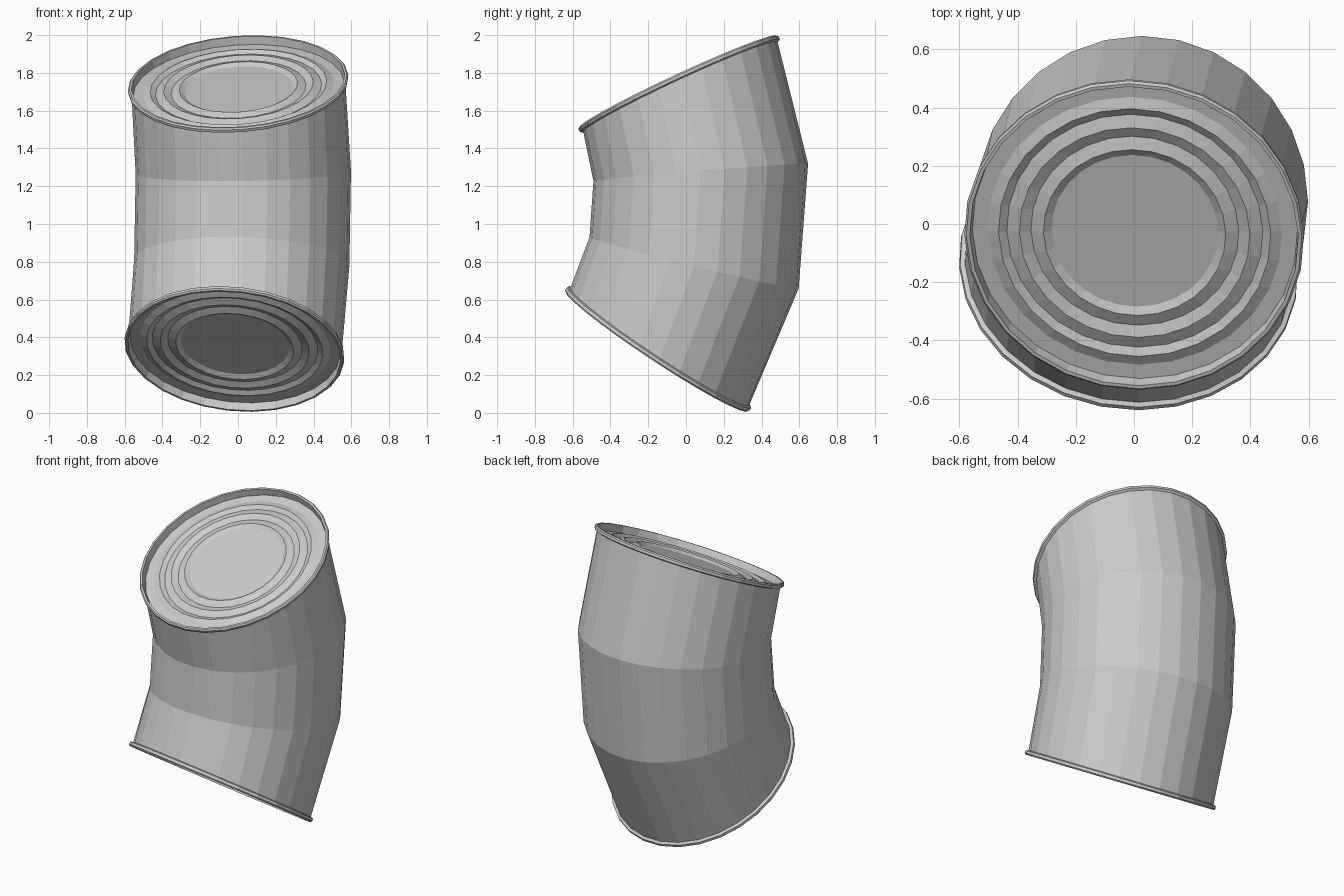
import bpy
import bmesh
from math import cos, sin, tau
from mathutils import Vector

SIDES = 28

cube = bpy.data.objects.get("Cube")
if cube:
    bpy.data.objects.remove(cube, do_unlink=True)

metal = bpy.data.materials.new("plain grey metal")
metal.use_nodes = True
grey = (0.6, 0.6, 0.6, 1)
metal.diffuse_color = grey
metal.node_tree.nodes["Principled BSDF"].inputs["Base Color"].default_value = grey

# Stations of the bent can: centre, and slope of the cross-section in x and y
BOTTOM = ((-0.02, -0.155, 0.327), (-0.11, -0.66))
LOW_BEND = ((0.02, 0.043, 0.795), (-0.03, -0.245))
HIGH_BEND = ((0.028, 0.078, 1.273), (0.015, 0.08))
TOP = ((0.0, -0.042, 1.753), (0.075, 0.465))


def ring(bm, station, radius, offset=0.0):
    """Circle of vertices on a tilted plane, moved along its axis."""
    centre, slope = station
    axis = Vector((-slope[0], -slope[1], 1)).normalized()
    across = Vector((0, 1, 0)).cross(axis).normalized()
    along = axis.cross(across)
    middle = Vector(centre) + axis * offset
    return [bm.verts.new(middle + radius * (across * cos(a) + along * sin(a)))
            for a in (tau * i / SIDES for i in range(SIDES))]


def loft(name, sections, cap=False):
    """Skin a list of (station, radius, offset) rings, capping the last."""
    bm = bmesh.new()
    rings = [ring(bm, *s) for s in sections]
    for a, b in zip(rings, rings[1:]):
        for i in range(SIDES):
            j = (i + 1) % SIDES
            bm.faces.new((a[i], a[j], b[j], b[i]))
    if cap:
        bm.faces.new(rings[-1])
    mesh = bpy.data.meshes.new(name)
    bm.to_mesh(mesh)
    bm.free()
    mesh.materials.append(metal)
    obj = bpy.data.objects.new(name, mesh)
    bpy.context.collection.objects.link(obj)
    return obj


# Bent wall
loft("can_wall", [(BOTTOM, 0.567, 0.03), (LOW_BEND, 0.57, 0),
                  (HIGH_BEND, 0.57, 0), (TOP, 0.567, -0.03)])

# Rolled rim, recessed lid and three pressed ribs: radius and depth
LID = [(0.567, -0.03), (0.583, -0.024), (0.585, -0.008), (0.578, 0),
       (0.566, 0), (0.56, -0.045), (0.507, -0.045), (0.469, -0.03),
       (0.441, -0.045), (0.397, -0.03), (0.358, -0.045), (0.314, -0.03),
       (0.287, -0.045)]

loft("top_lid", [(TOP, r, d) for r, d in LID], cap=True)
bottom = loft("bottom_lid", [(BOTTOM, r, -d) for r, d in LID], cap=True)
bottom.data.flip_normals()
